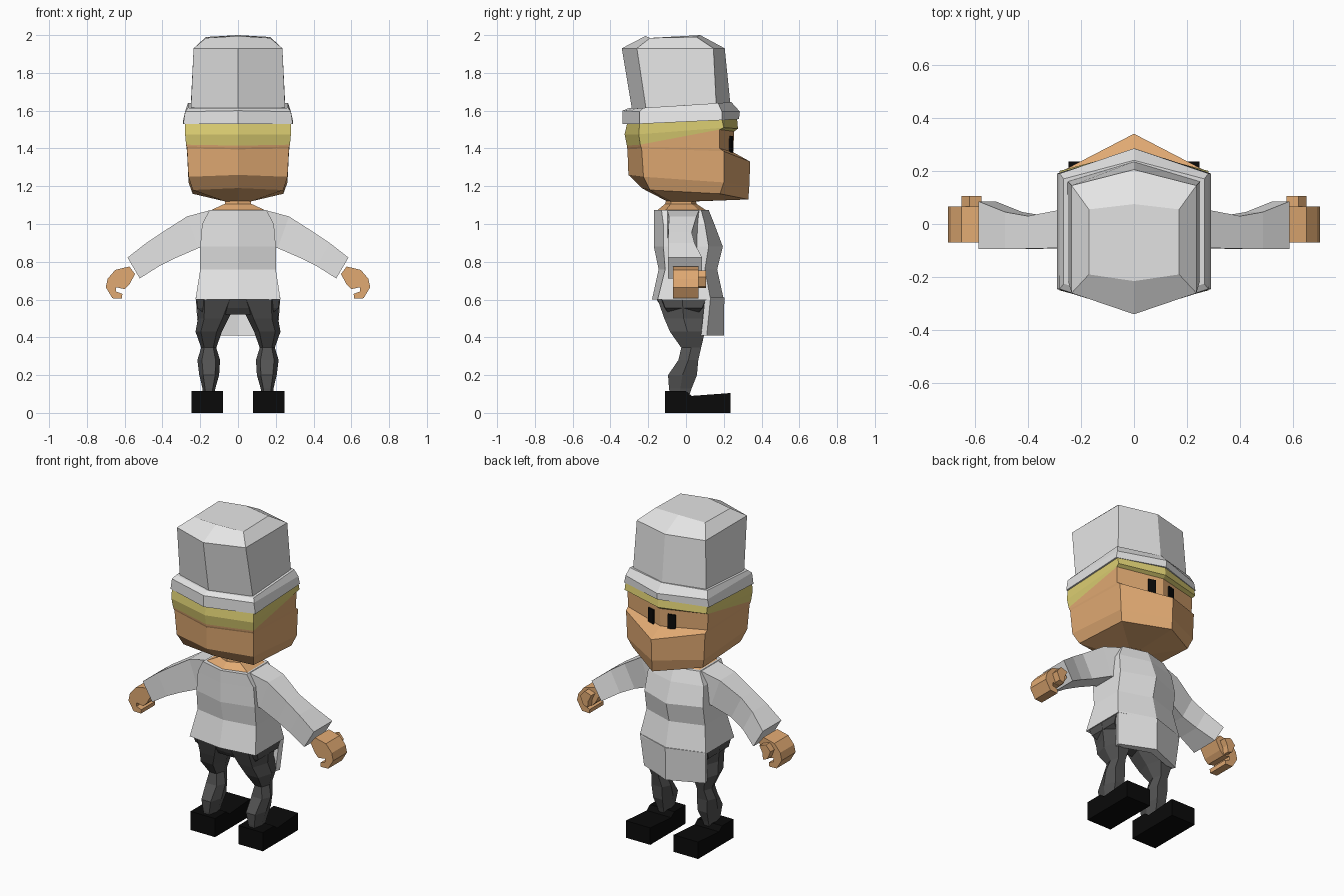
import bpy, bmesh, math
from mathutils import Matrix

if "Cube" in bpy.data.objects:
    bpy.data.objects.remove(bpy.data.objects["Cube"])


def material(name, r, g, b):
    m = bpy.data.materials.new(name)
    m.use_nodes = True
    m.diffuse_color = (r, g, b, 1)
    bsdf = m.node_tree.nodes["Principled BSDF"]
    bsdf.inputs["Base Color"].default_value = (r, g, b, 1)
    bsdf.inputs["Roughness"].default_value = 0.8
    return m


WHITE = material("white_cloth", 0.78, 0.78, 0.78)
SKIN = material("skin", 0.75, 0.40, 0.17)
HAIR = material("blond_hair", 0.72, 0.62, 0.17)
TROUSER = material("dark_grey_cloth", 0.085, 0.085, 0.085)
BLACK = material("black", 0.003, 0.003, 0.003)


def finish(name, bm, mat):
    bmesh.ops.recalc_face_normals(bm, faces=bm.faces)
    me = bpy.data.meshes.new(name)
    bm.to_mesh(me)
    bm.free()
    me.materials.append(mat)
    ob = bpy.data.objects.new(name, me)
    bpy.context.collection.objects.link(ob)
    return ob


def loft(name, rings, mat):
    """Skin a closed surface through rings with equal point counts."""
    bm = bmesh.new()
    loops = [[bm.verts.new(p) for p in ring] for ring in rings]
    n = len(loops[0])
    for a, b in zip(loops, loops[1:]):
        for i in range(n):
            j = (i + 1) % n
            bm.faces.new((a[i], a[j], b[j], b[i]))
    bm.faces.new(loops[0])
    bm.faces.new(loops[-1])
    return finish(name, bm, mat)


def hexring(w, ba, bc, fc, fa, *z):
    """Hexagon pointed along y; z is one height or four (back, back corner, front corner, front)."""
    zb, zbc, zfc, zf = z if len(z) == 4 else z * 4
    return [(0, ba, zb), (w, bc, zbc), (w, fc, zfc),
            (0, fa, zf), (-w, fc, zfc), (-w, bc, zbc)]


def body(name, rows, mat):
    return loft(name, [hexring(*r) for r in rows], mat)


# Tall hat: crown and band
body("hat_crown", [
    (0.25, -0.285, -0.21, 0.16, 0.235, 1.60, 1.60, 1.63, 1.635),
    (0.235, -0.34, -0.26, 0.145, 0.205, 1.93),
    (0.17, -0.215, -0.19, 0.055, 0.075, 1.995, 1.985, 1.99, 2.0)], WHITE)
body("hat_band", [
    (0.29, -0.335, -0.245, 0.19, 0.28, 1.53, 1.53, 1.55, 1.555),
    (0.28, -0.335, -0.245, 0.19, 0.285, 1.60, 1.595, 1.595, 1.595),
    (0.265, -0.30, -0.225, 0.17, 0.24, 1.615, 1.615, 1.64, 1.645)], WHITE)

# Head with a jutting lower face
hairline = (0.275, -0.313, -0.242, 0.178, 0.255, 1.415, 1.42, 1.50, 1.49)
body("head", [
    (0.07, -0.10, -0.08, 0.04, 0.06, 1.12),
    (0.24, -0.235, -0.19, 0.18, 0.33, 1.19, 1.18, 1.16, 1.13),
    (0.262, -0.305, -0.225, 0.20, 0.335, 1.26, 1.25, 1.22, 1.20),
    (0.27, -0.31, -0.235, 0.20, 0.34, 1.395, 1.40, 1.385, 1.33),
    (0.272, -0.312, -0.24, 0.178, 0.25, 1.405, 1.41, 1.40, 1.38),
    hairline], SKIN)
body("hair", [
    hairline,
    (0.28, -0.325, -0.25, 0.20, 0.275, 1.475, 1.475, 1.51, 1.505),
    (0.28, -0.31, -0.245, 0.19, 0.27, 1.54, 1.54, 1.555, 1.56)], HAIR)
body("neck", [
    (0.15, -0.155, -0.11, 0.07, 0.11, 1.07),
    (0.07, -0.11, -0.08, 0.03, 0.055, 1.107),
    (0.07, -0.10, -0.08, 0.03, 0.05, 1.15)], SKIN)

# Shirt body
body("shirt", [
    (0.225, -0.18, -0.15, 0.13, 0.20, 0.60),
    (0.20, -0.145, -0.11, 0.10, 0.165, 0.76),
    (0.20, -0.17, -0.12, 0.12, 0.195, 0.88),
    (0.19, -0.17, -0.12, 0.10, 0.15, 1.0),
    (0.15, -0.17, -0.13, 0.08, 0.12, 1.075)], WHITE)

# Chevron shaped front flap hanging below the shirt
def flap_ring(w, corner, apex, z):
    return [(w, corner, z), (0, apex, z), (-w, corner, z),
            (-w + 0.01, corner - 0.03, z), (0, apex - 0.05, z), (w - 0.01, corner - 0.03, z)]


loft("apron_flap", [flap_ring(0.21, 0.11, 0.20, 0.41),
                    flap_ring(0.224, 0.13, 0.203, 0.61)], WHITE)

# Trouser seat
body("trouser_seat", [
    (0.17, -0.10, -0.09, 0.06, 0.08, 0.52),
    (0.215, -0.13, -0.11, 0.085, 0.10, 0.555),
    (0.22, -0.16, -0.13, 0.11, 0.13, 0.61)], TROUSER)


def sleeve_ring(s, xt, zt, xb, zb, y0, y1):
    return [(s * xt, y0, zt), (s * xt, y1, zt), (s * xb, y1, zb), (s * xb, y0, zb)]


def leg_ring(s, xi, xo, y0, y1, z):
    m, h = (xi + xo) / 2, (xo - xi) * 0.3
    ym = (y0 + y1) / 2
    pts = [(xi, ym), (m - h, y0), (m + h, y0), (xo, ym), (m + h, y1), (m - h, y1)]
    return [(s * x, y, z) for x, y in pts]


def extrude(name, pts, axis, lo, hi, mat):
    """Extrude a 2D profile along x (profile is y,z) or along y (profile is x,z)."""
    if axis == "x":
        rings = [[(v, a, b) for a, b in pts] for v in (lo, hi)]
    else:
        rings = [[(a, v, b) for a, b in pts] for v in (lo, hi)]
    return loft(name, rings, mat)


def box(name, size, place, mat):
    bm = bmesh.new()
    bmesh.ops.create_cube(bm, size=1, matrix=place @ Matrix.Diagonal((*size, 1)))
    return finish(name, bm, mat)


HAND = [(0.545, 0.735), (0.575, 0.775), (0.65, 0.757), (0.69, 0.71), (0.70, 0.665),
        (0.665, 0.607), (0.615, 0.605), (0.612, 0.63), (0.645, 0.642), (0.645, 0.665),
        (0.60, 0.655), (0.575, 0.68)]
THUMB = [(0.575, 0.74), (0.62, 0.755), (0.65, 0.72), (0.63, 0.67), (0.60, 0.66), (0.595, 0.70)]
SHOE = [(-0.11, 0), (0.235, 0), (0.235, 0.105), (0.03, 0.09), (0.0, 0.115), (-0.11, 0.115)]

for side, s in (("left", 1), ("right", -1)):
    # Sleeve flaring at the cuff
    loft(side + "_sleeve", [sleeve_ring(s, *r) for r in (
        (0.14, 1.075, 0.16, 0.87, -0.10, 0.07),
        (0.27, 1.04, 0.21, 0.872, -0.09, 0.055),
        (0.40, 0.957, 0.33, 0.82, -0.093, 0.03),
        (0.485, 0.90, 0.42, 0.775, -0.095, 0.045),
        (0.585, 0.822, 0.52, 0.712, -0.095, 0.085))], WHITE)
    # Curled hand and thumb
    extrude(side + "_hand", [(s * x, z) for x, z in HAND], "y", -0.07, 0.065, SKIN)
    extrude(side + "_thumb", [(s * x, z) for x, z in THUMB], "y", 0.05, 0.105, SKIN)
    # Trouser leg
    loft(side + "_leg", [leg_ring(s, *r) for r in (
        (0.125, 0.185, -0.085, 0.02, 0.10),
        (0.12, 0.188, -0.09, 0.03, 0.13),
        (0.10, 0.205, -0.095, 0.058, 0.20),
        (0.095, 0.215, -0.04, 0.065, 0.28),
        (0.115, 0.195, -0.025, 0.08, 0.345),
        (0.085, 0.225, -0.085, 0.10, 0.43),
        (0.05, 0.212, -0.115, 0.09, 0.50),
        (0.0, 0.22, -0.15, 0.11, 0.60))], TROUSER)
    # Shoe
    extrude(side + "_shoe", SHOE, "x", s * 0.08, s * 0.247, BLACK)
    # Eye plate lying on the slanted face
    place = Matrix.Translation((s * 0.07, 0.239, 1.42)) @ Matrix.Rotation(-s * math.radians(15.5), 4, "Z")
    box(side + "_eye", (0.045, 0.009, 0.09), place, BLACK)
